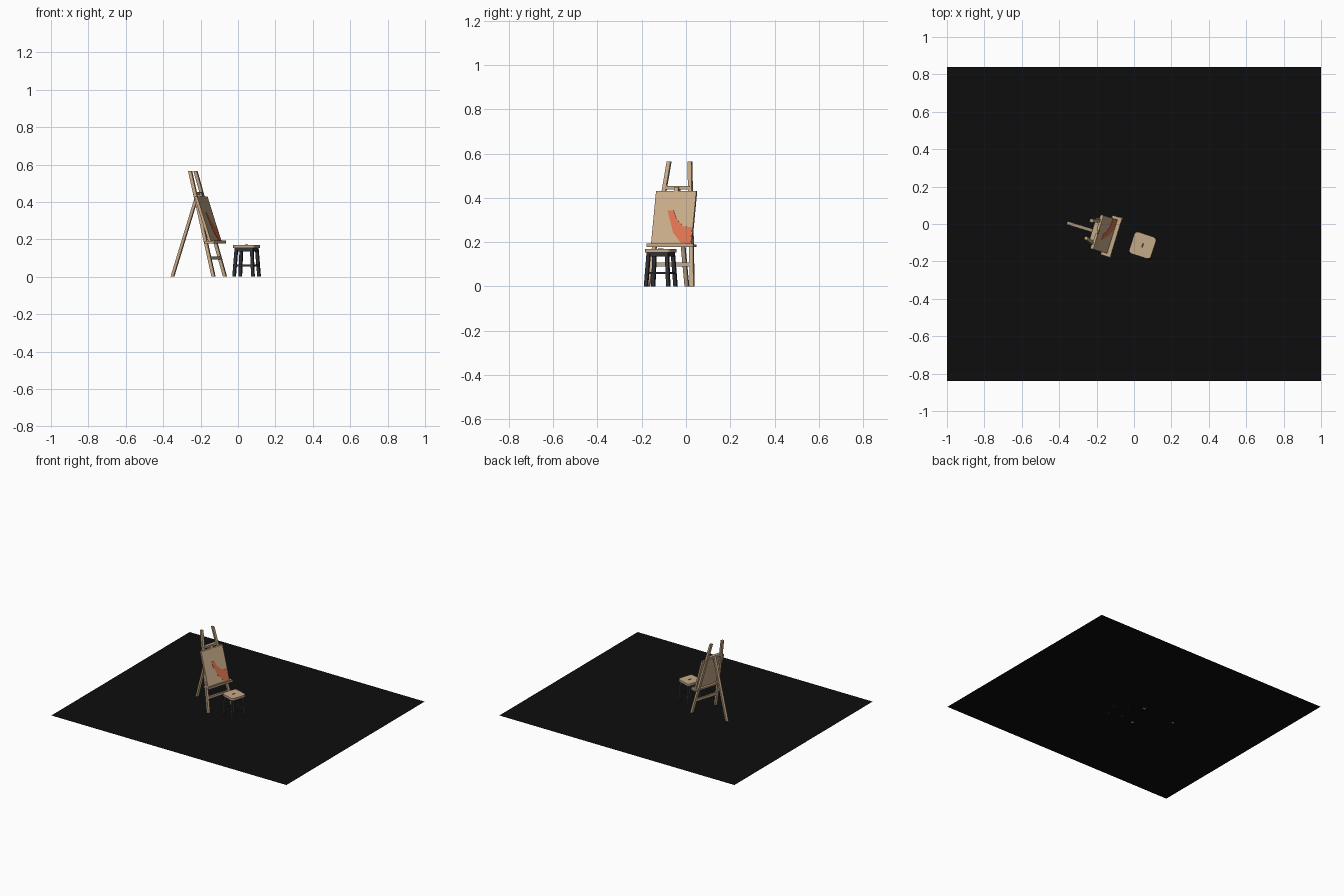
import bpy, bmesh, math
from mathutils import Vector, Matrix

if "Cube" in bpy.data.objects:
    bpy.data.objects.remove(bpy.data.objects["Cube"])

def material(name, rgb):
    m = bpy.data.materials.new(name)
    m.diffuse_color = (*rgb, 1)
    m.use_nodes = True
    m.node_tree.nodes["Principled BSDF"].inputs["Base Color"].default_value = m.diffuse_color
    return m

WOOD = material("tan wood", (0.56, 0.40, 0.25))
CANVAS = material("tan canvas", (0.58, 0.41, 0.25))
PAINT = material("orange paint", (0.72, 0.17, 0.075))
DARK = material("charcoal", (0.03, 0.031, 0.036))
FLOOR = material("black floor", (0.004, 0.004, 0.004))

U, V, Z = Vector((1, 0, 0)), Vector((0, 1, 0)), Vector((0, 0, 1))
WORLD = Matrix.Identity(4)
EASEL = Matrix.Translation((-0.10, -0.0725, 0)) @ Matrix.Rotation(math.radians(-17), 4, 'Z')
STOOL = Matrix.Translation((0.046, -0.114, 0)) @ Matrix.Rotation(math.radians(-18), 4, 'Z')

def finish(name, bm, mat, frame):
    bmesh.ops.recalc_face_normals(bm, faces=bm.faces)
    bm.transform(frame)
    me = bpy.data.meshes.new(name)
    bm.to_mesh(me)
    bm.free()
    me.materials.append(mat)
    ob = bpy.data.objects.new(name, me)
    bpy.context.collection.objects.link(ob)
    return ob

def prism(name, loop, shift, mat, frame):
    """Closed loop of points extruded by a shift vector."""
    bm = bmesh.new()
    face = bm.faces.new([bm.verts.new(p) for p in loop])
    geo = bmesh.ops.extrude_face_region(bm, geom=[face])["geom"]
    bmesh.ops.translate(bm, vec=shift, verts=[g for g in geo if isinstance(g, bmesh.types.BMVert)])
    return finish(name, bm, mat, frame)

def beam(name, p0, p1, a, b, mat, frame):
    """Bar from p0 to p1 with half-size vectors a and b across it."""
    p0, p1 = Vector(p0), Vector(p1)
    loop = [p0 + a * i + b * j for i, j in ((-1, -1), (1, -1), (1, 1), (-1, 1))]
    return prism(name, loop, p1 - p0, mat, frame)

# floor sheet
bm = bmesh.new()
bm.faces.new([bm.verts.new(p) for p in ((-1, -.84, .001), (1, -.84, .001), (1, .84, .001), (-1, .84, .001))])
finish("floor", bm, FLOOR, WORLD)

# easel legs
for s, side in ((-1, "left"), (1, "right")):
    beam("easel_front_leg_" + side, (0, s * .105, 0), (-.148, s * .049, .565), U * .009, V * .009, WOOD, EASEL)
beam("easel_rear_leg", (-.262, 0, 0), (-.122, 0, .44), U * .008, V * .009, WOOD, EASEL)

# easel crossbars, ledge and top clamp
beam("lower_crossbar", (-.026, -.093, .10), (-.026, .093, .10), U * .007, Z * .009, WOOD, EASEL)
beam("upper_crossbar", (-.117, -.058, .446), (-.117, .058, .446), U * .012, Z * .008, WOOD, EASEL)
beam("ledge", (-.022, -.110, .184), (-.022, .110, .184), U * .027, Z * .006, WOOD, EASEL)
beam("ledge_lip", (.002, -.110, .190), (.002, .110, .190), U * .003, Z * .005, WOOD, EASEL)
beam("top_clamp", (-.103, 0, .428), (-.110, 0, .45), U * .012, V * .010, WOOD, EASEL)

# canvas, leaning back on the ledge
def canvas_u(z):
    return -.025 - .325 * (z - .19)

beam("canvas", (canvas_u(.19), 0, .19), (canvas_u(.43), 0, .43), U * .008, V * .095, CANVAS, EASEL)

# painted orange stroke on the canvas front
stroke = [(-.032, .344), (-.003, .344), (.013, .308), (.049, .271), (.092, .267),
          (.092, .193), (.045, .197), (.004, .244), (-.014, .294)]
prism("orange_stroke", [(canvas_u(z) + .007, v, z) for v, z in stroke], U * .0025, PAINT, EASEL)

# stool legs
for i, (sx, sy) in enumerate(((-1, -1), (1, -1), (1, 1), (-1, 1))):
    beam(f"stool_leg_{i + 1}", (sx * .053, sy * .053, 0), (sx * .043, sy * .043, .155),
         U * .008, V * .008, DARK, STOOL)

# stool stretchers and aprons on each side
for i in range(4):
    turn = STOOL @ Matrix.Rotation(i * math.pi / 2, 4, 'Z')
    beam(f"stool_stretcher_{i + 1}", (-.049, .049, .06), (.049, .049, .06), V * .004, Z * .005, DARK, turn)
    beam(f"stool_apron_{i + 1}", (-.043, .044, .146), (.043, .044, .146), V * .005, Z * .010, DARK, turn)

# stool seat with rounded corners and a dark hand slot
seat = []
R, H = .018, .061
for k in range(4):
    for j in range(4):
        t = math.radians(90 * k + 30 * j)
        cx = (H - R) * (1 if k in (0, 3) else -1)
        cy = (H - R) * (1 if k in (0, 1) else -1)
        seat.append((cx + R * math.cos(t), cy + R * math.sin(t), .153))
prism("stool_seat", seat, Z * .017, WOOD, STOOL)
beam("seat_hand_slot", (0, -.012, .1705), (0, .012, .1705), U * .004, Z * .001, DARK, STOOL)
